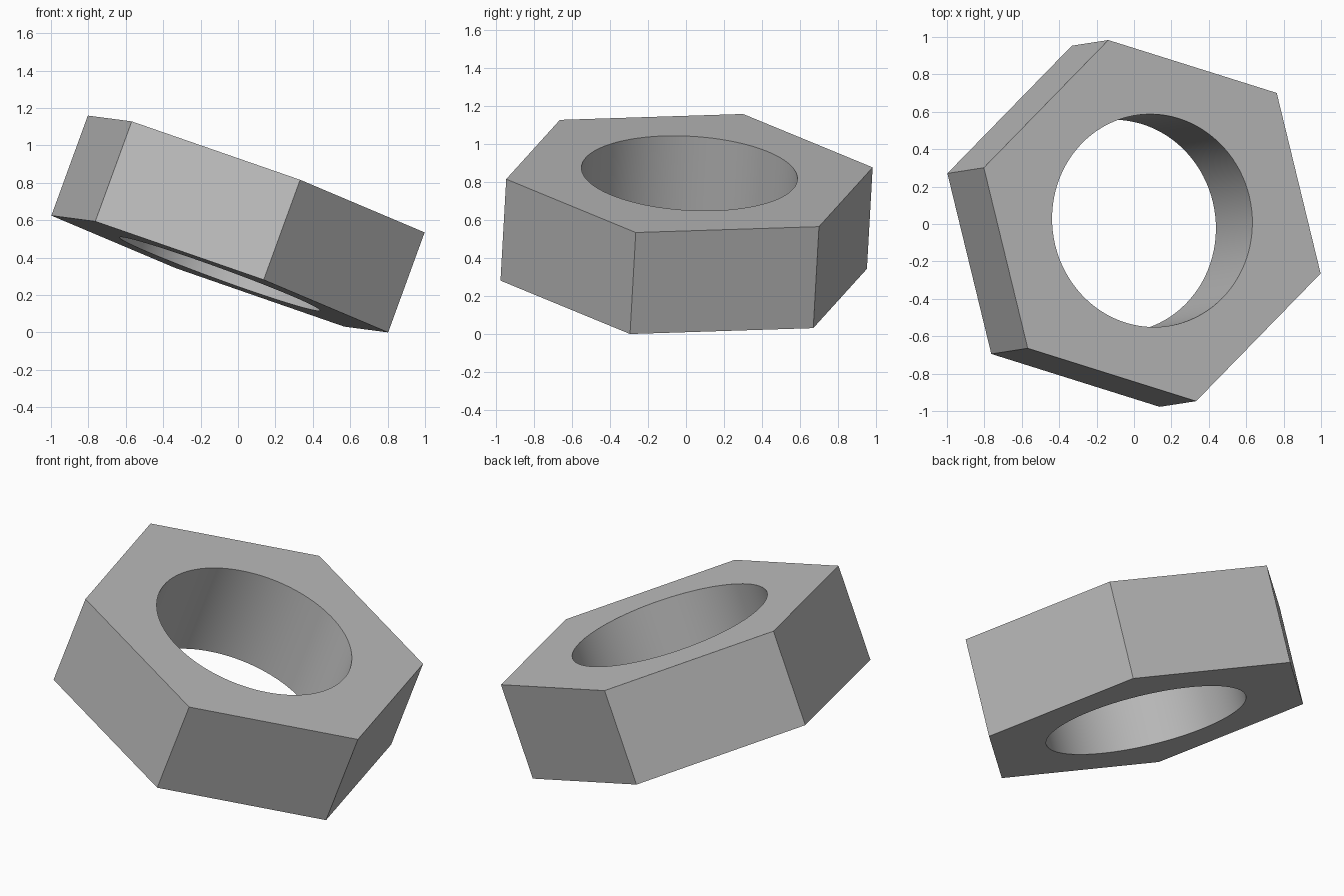
import bpy
import bmesh
from math import cos, sin, tau, radians
from mathutils import Matrix, Vector

cube = bpy.data.objects.get("Cube")
if cube:
    bpy.data.objects.remove(cube, do_unlink=True)

SIDES, ARC = 6, 16                  # hexagon sides, hole segments per side
OUTER, HOLE, DEPTH = 0.994, 0.57, 0.57

# Grey metal
metal = bpy.data.materials.new("grey_metal")
metal.use_nodes = True
grey = (0.5, 0.5, 0.5, 1)
metal.diffuse_color = grey
metal.node_tree.nodes["Principled BSDF"].inputs["Base Color"].default_value = grey

bm = bmesh.new()


def ring(radius, count, z):
    return [bm.verts.new((radius * cos(tau * i / count), radius * sin(tau * i / count), z))
            for i in range(count)]


def wall(low, high):
    n = len(low)
    return [bm.faces.new((low[i], low[(i + 1) % n], high[(i + 1) % n], high[i]))
            for i in range(n)]


# Hexagonal outside and round bore
hex_low, hex_high = (ring(OUTER, SIDES, z) for z in (-DEPTH / 2, DEPTH / 2))
bore_low, bore_high = (ring(HOLE, SIDES * ARC, z) for z in (-DEPTH / 2, DEPTH / 2))
wall(hex_low, hex_high)
bore_faces = wall(bore_high, bore_low)

# Flat end faces, one sector per side
for s in range(SIDES):
    t = (s + 1) % SIDES
    arc = [(s * ARC + k) % (SIDES * ARC) for k in range(ARC, -1, -1)]
    bm.faces.new([hex_high[s], hex_high[t]] + [bore_high[k] for k in arc])
    bm.faces.new(([hex_low[s], hex_low[t]] + [bore_low[k] for k in arc])[::-1])
bmesh.ops.recalc_face_normals(bm, faces=bm.faces)

mesh = bpy.data.meshes.new("hex_nut")
bm.to_mesh(mesh)
bm.free()
mesh.materials.append(metal)
nut = bpy.data.objects.new("hex_nut", mesh)
bpy.context.collection.objects.link(nut)

# Tilted pose: bore axis, then a direction towards one corner
axis = Vector((0.342, 0.053, 0.938)).normalized()
corner = Vector((-0.235, 0.965, 0.03))
corner = (corner - axis * corner.dot(axis)).normalized()
side = axis.cross(corner)
nut.matrix_world = Matrix.Translation((0, 0.003, 0.58)) @ Matrix((corner, side, axis)).transposed().to_4x4()

# Smooth bore with crisp edges
bpy.ops.object.select_all(action="DESELECT")
nut.select_set(True)
bpy.context.view_layer.objects.active = nut
bpy.ops.object.shade_smooth_by_angle(angle=radians(30))
